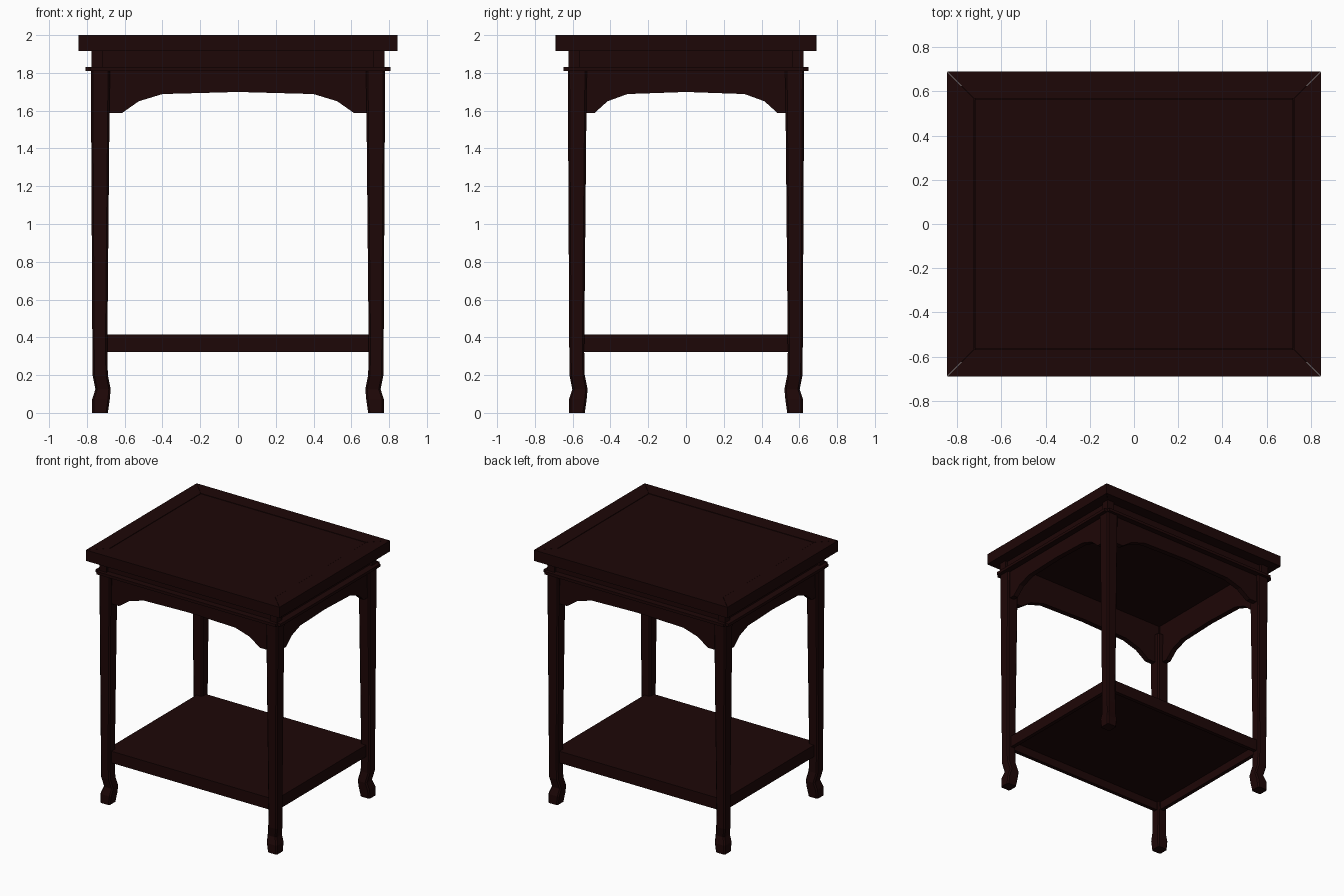
import bpy, bmesh

cube = bpy.data.objects.get("Cube")
if cube:
    bpy.data.objects.remove(cube, do_unlink=True)

wood = bpy.data.materials.new("dark_red_wood")
wood.use_nodes = True
COLOR = (0.0125, 0.002, 0.002, 1)
wood.diffuse_color = COLOR
shader = next(n for n in wood.node_tree.nodes if n.type == 'BSDF_PRINCIPLED')
shader.inputs["Base Color"].default_value = COLOR
shader.inputs["Roughness"].default_value = 0.6


def finish(name, bm):
    bmesh.ops.recalc_face_normals(bm, faces=bm.faces)
    mesh = bpy.data.meshes.new(name)
    bm.to_mesh(mesh)
    bm.free()
    mesh.materials.append(wood)
    obj = bpy.data.objects.new(name, mesh)
    bpy.context.collection.objects.link(obj)


def loft(name, rings):
    """Skin a closed solid through rings of equal point count."""
    bm = bmesh.new()
    loops = [[bm.verts.new(p) for p in ring] for ring in rings]
    n = len(loops[0])
    for a, b in zip(loops, loops[1:]):
        for i in range(n):
            j = (i + 1) % n
            bm.faces.new((a[i], a[j], b[j], b[i]))
    bm.faces.new(loops[0])
    bm.faces.new(loops[-1])
    finish(name, bm)


def box(name, x0, x1, y0, y1, z0, z1):
    loft(name, [[(x0, y0, z), (x1, y0, z), (x1, y1, z), (x0, y1, z)]
                for z in (z0, z1)])


def frame(name, hx, hy, width, z0, z1, gap=0.0):
    """Four mitred rails around a rectangle."""
    for side, axis, half, depth in (("front", 0, hx, -hy), ("back", 0, hx, hy),
                                    ("right", 1, hy, -hx), ("left", 1, hy, hx)):
        s = 1 if depth > 0 else -1
        rings = []
        for z in (z0, z1):
            ring = []
            for along, across in ((-half + gap, depth), (half - gap, depth),
                                  (half - width - gap, depth - s * width),
                                  (-half + width + gap, depth - s * width)):
                ring.append((along, across, z) if axis == 0 else (across, along, z))
            rings.append(ring)
        loft(f"{name}_{side}", rings)


# Table top: mitred frame with a floating panel
frame("top_rail", 0.845, 0.69, 0.122, 1.915, 2.0, gap=0.0012)
box("top_panel", -0.72, 0.72, -0.565, 0.565, 1.905, 1.998)

# Recessed waist beneath the top
frame("waist", 0.755, 0.60, 0.033, 1.82, 1.916)

# Lower shelf: thin board on a narrow rim
box("shelf_board", -0.74, 0.74, -0.59, 0.59, 0.388, 0.415)
frame("shelf_rim", 0.74, 0.59, 0.03, 0.323, 0.388)

# Legs: eased square section following (height, outer, inner) offsets
LEG = [(0, 0.0, 0.084), (0.07, 0.0, 0.094), (0.125, 0.018, 0.099),
       (0.2, 0.003, 0.084), (0.33, 0.002, 0.081), (1.82, -0.006, 0.095)]
EASE = 0.01


def section(z, outer, inner, sx, sy):
    corners = [(outer + EASE, outer), (inner - EASE, outer), (inner, outer + EASE),
               (inner, inner - EASE), (inner - EASE, inner), (outer + EASE, inner),
               (outer, inner - EASE), (outer, outer + EASE)]
    return [(sx * (0.773 - u), sy * (0.62 - v), z) for u, v in corners]


for sx, side in ((1, "left"), (-1, "right")):
    for sy, end in ((-1, "front"), (1, "back")):
        loft(f"{end}_{side}_leg", [section(z, o, i, sx, sy) for z, o, i in LEG])
        # Square block above the moulding
        xs = sorted((sx * 0.714, sx * 0.776))
        ys = sorted((sy * 0.562, sy * 0.621))
        box(f"{end}_{side}_corner_block", *xs, *ys, 1.82, 1.916)


# Aprons: arched boards between the legs
def apron(name, axis, half, arch, depth):
    s = 1 if depth > 0 else -1
    foot = arch[0][1]
    lower = [(-half, foot)] + [(-u, z) for u, z in arch] + [(0, 1.699)]
    lower += [(u, z) for u, z in reversed(arch)] + [(half, foot)]
    board = lower + [(half, 1.82), (-half, 1.82)]
    rings = []
    for d in (depth, depth - s * 0.04):
        rings.append([(u, d, z) if axis == 0 else (d, u, z) for u, z in board])
    loft(name, rings)


LONG_ARCH = [(0.615, 1.587), (0.525, 1.65), (0.4, 1.688)]
SHORT_ARCH = [(0.485, 1.587), (0.415, 1.65), (0.31, 1.688)]
for s, long_side, short_side in ((-1, "front", "right"), (1, "back", "left")):
    apron(f"{long_side}_apron", 0, 0.71, LONG_ARCH, s * 0.605)
    apron(f"{short_side}_apron", 1, 0.555, SHORT_ARCH, s * 0.76)
    # Thin moulding strips that stop short of the corners
    ys = sorted((s * 0.567, s * 0.648))
    box(f"{long_side}_moulding", -0.781, 0.781, *ys, 1.81, 1.832)
    xs = sorted((s * 0.722, s * 0.807))
    box(f"{short_side}_moulding", *xs, -0.622, 0.622, 1.81, 1.832)
